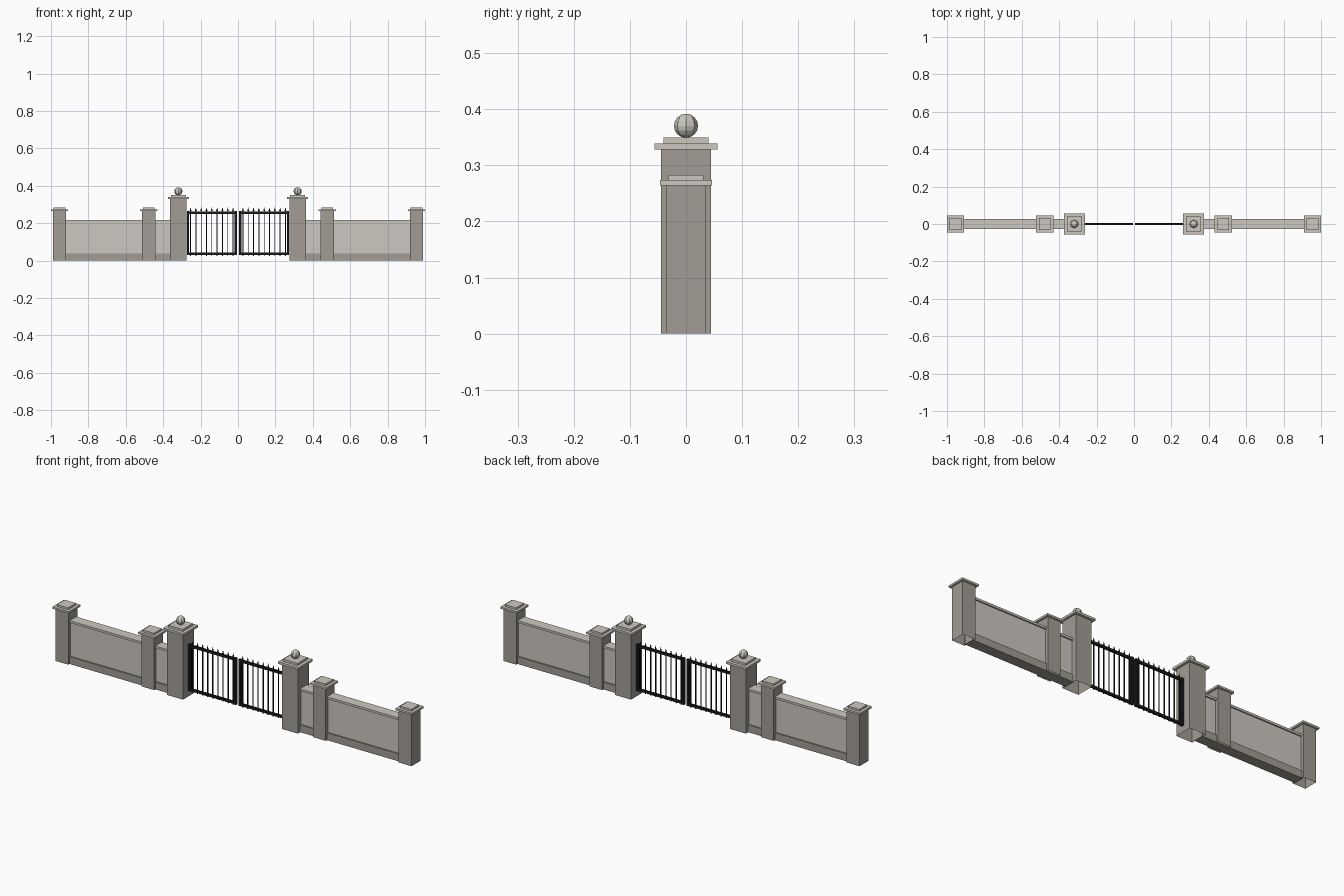
import bpy, bmesh, math
from mathutils import Matrix, Vector

if "Cube" in bpy.data.objects:
    bpy.data.objects.remove(bpy.data.objects["Cube"])


def mat(name, rgb):
    m = bpy.data.materials.new(name)
    m.diffuse_color = (*rgb, 1)
    m.use_nodes = True
    m.node_tree.nodes["Principled BSDF"].inputs["Base Color"].default_value = m.diffuse_color
    return m


STONE = mat("grey stone", (0.36, 0.335, 0.295))
PALE = mat("pale stone", (0.61, 0.58, 0.53))
IRON = mat("black iron", (0.011, 0.011, 0.013))


def finish(name, bm, m):
    me = bpy.data.meshes.new(name)
    bm.to_mesh(me)
    bm.free()
    me.materials.append(m)
    ob = bpy.data.objects.new(name, me)
    bpy.context.collection.objects.link(ob)
    return ob


def add_box(bm, x0, x1, y0, y1, z0, z1, open_bottom=False):
    size = Vector((x1 - x0, y1 - y0, z1 - z0))
    mid = Vector((x0 + x1, y0 + y1, z0 + z1)) / 2
    vs = bmesh.ops.create_cube(bm, size=1, matrix=Matrix.Translation(mid) @ Matrix.Diagonal((*size, 1)))["verts"]
    if open_bottom:
        low = [f for f in {f for v in vs for f in v.link_faces} if f.normal.z < -0.5 or f.calc_center_median().z < z0 + 1e-5]
        bmesh.ops.delete(bm, geom=low, context="FACES_ONLY")


def box(name, m, *dims, open_bottom=False):
    bm = bmesh.new()
    add_box(bm, *dims, open_bottom=open_bottom)
    return finish(name, bm, m)


def slab(name, m, x, h, z0, z1, **k):
    return box(name, m, x - h, x + h, -h, h, z0, z1, **k)


for s, side in ((-1, "left"), (1, "right")):
    # gate pillar with stepped cap and ball
    x = s * 0.319
    slab(f"{side}_gate_pillar", STONE, x, 0.0445, 0, 0.328, open_bottom=True)
    slab(f"{side}_gate_pillar_cap", PALE, x, 0.0565, 0.328, 0.339)
    slab(f"{side}_gate_pillar_cap_step", PALE, x, 0.04, 0.339, 0.35)
    bm = bmesh.new()
    bmesh.ops.create_uvsphere(bm, u_segments=8, v_segments=8, radius=0.0215,
                              matrix=Matrix.Translation((x, 0, 0.3705)))
    finish(f"{side}_ball", bm, PALE)

    # two lower wall pillars
    for x, where in ((s * 0.477, "inner"), (s * 0.954, "outer")):
        slab(f"{side}_{where}_pillar", STONE, x, 0.0355, 0, 0.264, open_bottom=True)
        slab(f"{side}_{where}_pillar_cap", PALE, x, 0.046, 0.264, 0.2735)
        slab(f"{side}_{where}_pillar_cap_step", PALE, x, 0.0315, 0.2735, 0.283)

    # wall panel, plinth and coping
    a, b = sorted((s * 0.36, s * 0.925))
    box(f"{side}_wall", PALE, a, b, -0.019, 0.019, 0.03, 0.21)
    box(f"{side}_plinth", STONE, a, b, -0.026, 0.026, 0, 0.037)
    box(f"{side}_coping", PALE, a, b, -0.026, 0.026, 0.207, 0.218)

    # iron gate leaf: stiles, rails, spiked bars
    bm = bmesh.new()
    x0, x1 = 0.006, 0.274
    span = lambda p, q: sorted((s * p, s * q))
    for p in (x0, x1 - 0.012):
        add_box(bm, *span(p, p + 0.012), -0.006, 0.006, 0.03, 0.264)
    for z in (0.037, 0.256):
        add_box(bm, *span(x0, x1), -0.005, 0.005, z - 0.006, z + 0.006)
    n = 9
    for i in range(n):
        c = s * (x0 + 0.006 + (x1 - x0 - 0.012) * (i + 0.5) / n)
        add_box(bm, c - 0.0022, c + 0.0022, -0.0022, 0.0022, 0.025, 0.266)
        bmesh.ops.create_cone(bm, segments=4, radius1=0.005, radius2=0, depth=0.018, cap_ends=True,
                              matrix=Matrix.Translation((c, 0, 0.275)))
    finish(f"{side}_gate_leaf", bm, IRON)
